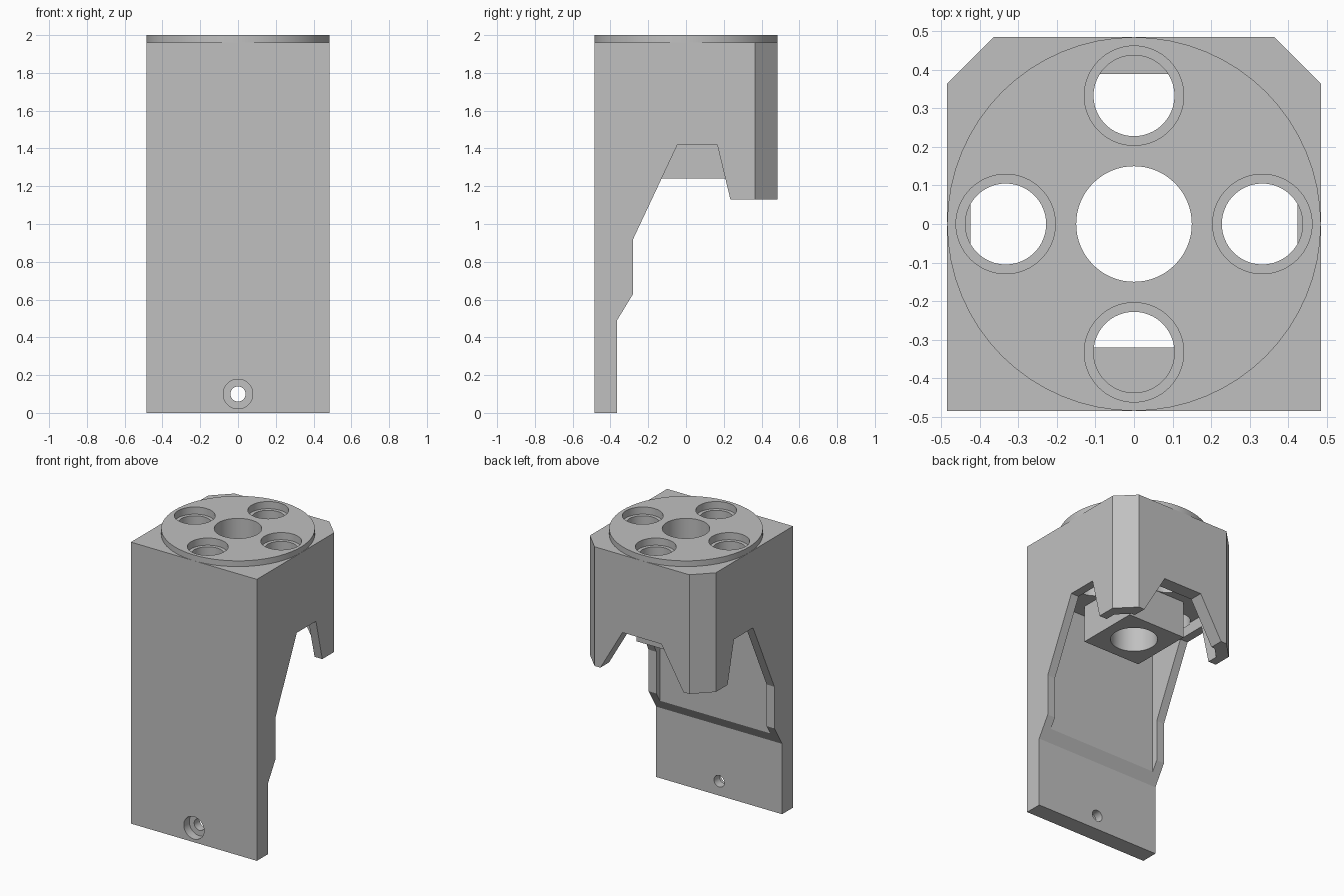
import bpy
import bmesh
from math import radians
from mathutils import Vector

cube = bpy.data.objects.get("Cube")
if cube:
    bpy.data.objects.remove(cube, do_unlink=True)

grey = bpy.data.materials.new("plain_grey")
grey.use_nodes = True
grey.diffuse_color = (0.53, 0.53, 0.53, 1)
grey.node_tree.nodes["Principled BSDF"].inputs["Base Color"].default_value = (0.53, 0.53, 0.53, 1)


def prism(name, points, axis, start, end):
    """Extrude a flat outline along x, y or z."""
    def place(a, b, d):
        return {"x": (d, a, b), "y": (a, d, b), "z": (a, b, d)}[axis]
    bm = bmesh.new()
    face = bm.faces.new([bm.verts.new(place(a, b, start)) for a, b in points])
    moved = bmesh.ops.extrude_face_region(bm, geom=[face])["geom"]
    shift = Vector(place(0, 0, end - start))
    bmesh.ops.translate(bm, vec=shift, verts=[v for v in moved if isinstance(v, bmesh.types.BMVert)])
    bmesh.ops.recalc_face_normals(bm, faces=bm.faces)
    mesh = bpy.data.meshes.new(name)
    bm.to_mesh(mesh)
    bm.free()
    mesh.materials.append(grey)
    obj = bpy.data.objects.new(name, mesh)
    bpy.context.collection.objects.link(obj)
    return obj


def cylinder(name, radius, center, depth, along_y=False):
    bpy.ops.mesh.primitive_cylinder_add(vertices=64, radius=radius, depth=depth, location=center,
                                        rotation=(radians(90) if along_y else 0, 0, 0))
    obj = bpy.context.object
    obj.name = name
    obj.data.materials.append(grey)
    return obj


def activate(obj):
    bpy.ops.object.select_all(action="DESELECT")
    obj.select_set(True)
    bpy.context.view_layer.objects.active = obj


def cut(targets, cutter):
    """Subtract a cutter from every target, then discard it."""
    cutter.hide_render = True
    for target in targets:
        activate(target)
        mod = target.modifiers.new("cut", "BOOLEAN")
        mod.operation = "DIFFERENCE"
        mod.solver = "EXACT"
        mod.object = cutter
        bpy.ops.object.modifier_apply(modifier=mod.name)
    bpy.data.objects.remove(cutter, do_unlink=True)


HALF = 0.485
SHOULDER = 1.96

# Square housing with chamfered back corners
housing = prism("housing", [(-HALF, -HALF), (HALF, -HALF), (HALF, 0.365), (0.365, HALF),
                            (-0.365, HALF), (-HALF, 0.365)], "z", 0, SHOULDER)

# Open side outline, leaving the front plate and the back legs
cut([housing], prism("side_cutter", [(-0.365, -0.1), (-0.365, 0.49), (-0.28, 0.63), (-0.28, 0.92),
                                     (-0.045, 1.42), (0.165, 1.42), (0.235, 1.13), (0.6, 1.13),
                                     (0.6, -0.1)], "x", -1, 1))

# Notch in the back wall
cut([housing], prism("back_cutter", [(-0.32, 1.13), (-0.32, 1.0), (0.32, 1.0), (0.32, 1.13),
                                     (0.15, 1.42), (-0.15, 1.42)], "y", 0.25, 0.7))

# Inner cavity
cut([housing], prism("cavity_cutter", [(-0.425, -0.32), (0.425, -0.32), (0.425, 0.31), (0.345, 0.39),
                                       (-0.345, 0.39), (-0.425, 0.31)], "z", 0.3, 1.5))

# Central boss hanging inside the cavity, and the round top flange
B = 0.225
boss = prism("center_boss", [(-B, -B), (B, -B), (B, B), (-B, B)], "z", 1.24, 1.5)
flange = cylinder("top_flange", HALF, (0, 0, 1.98), 0.04)

# Central bore and four counterbored holes
cut([housing, boss, flange], cylinder("bore_cutter", 0.15, (0, 0, 1.6), 1.0))
R = 0.333
for x, y in [(R, 0), (-R, 0), (0, R), (0, -R)]:
    cut([housing, flange], cylinder("hole_cutter", 0.105, (x, y, 1.8), 0.62))
    cut([housing, flange], cylinder("counterbore_cutter", 0.129, (x, y, 2.0), 0.1))

# Screw hole low in the front plate
cut([housing], cylinder("screw_cutter", 0.04, (0, -0.42, 0.1), 0.3, True))
cut([housing], cylinder("screw_head_cutter", 0.078, (0, -HALF, 0.1), 0.12, True))

for part in (housing, boss, flange):
    activate(part)
    bpy.ops.object.shade_smooth_by_angle(angle=radians(25))
